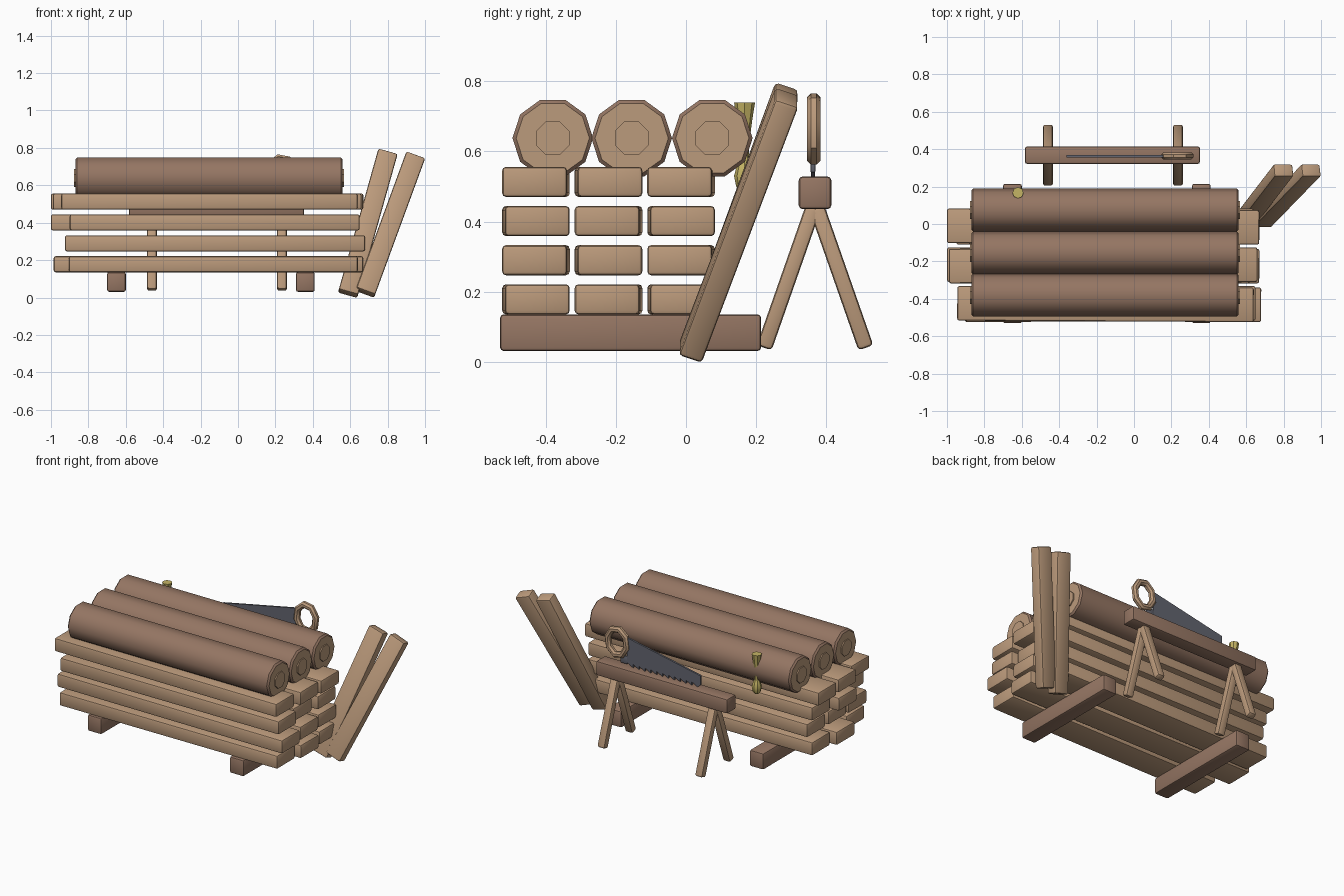
import bpy, bmesh
from math import pi, sin, cos
from mathutils import Matrix, Vector

cube = bpy.data.objects.get("Cube")
if cube:
    bpy.data.objects.remove(cube, do_unlink=True)


def material(name, rgb):
    m = bpy.data.materials.new(name)
    m.use_nodes = True
    m.diffuse_color = (*rgb, 1)
    m.node_tree.nodes["Principled BSDF"].inputs["Base Color"].default_value = (*rgb, 1)
    return m


TAN = material("cut wood", (0.50, 0.325, 0.2))
BROWN = material("dark wood", (0.30, 0.18, 0.125))
STEEL = material("steel", (0.125, 0.13, 0.16))
BRASS = material("brass", (0.56, 0.46, 0.13))


def finish(name, bm, mats, angle=0.5):
    bmesh.ops.recalc_face_normals(bm, faces=bm.faces)
    mesh = bpy.data.meshes.new(name)
    bm.to_mesh(mesh)
    bm.free()
    for m in mats:
        mesh.materials.append(m)
    mesh.shade_smooth()
    mesh.set_sharp_from_angle(angle=angle)
    ob = bpy.data.objects.new(name, mesh)
    bpy.context.collection.objects.link(ob)
    return ob


def block(name, size, mat, matrix, bevel=0.011):
    """Box with softened edges."""
    bm = bmesh.new()
    bmesh.ops.create_cube(bm, size=1)
    bmesh.ops.scale(bm, vec=size, verts=bm.verts)
    bmesh.ops.bevel(bm, geom=bm.edges[:], offset=bevel, segments=2,
                    profile=0.5, affect='EDGES')
    bm.transform(matrix)
    return finish(name, bm, [mat])


def beam(name, a, b, width, depth, mat):
    """Box running from a to b, its width kept square to the y axis."""
    a, b = Vector(a), Vector(b)
    z = (b - a).normalized()
    x = Vector((0, 1, 0)).cross(z).normalized()
    y = z.cross(x)
    rot = Matrix((x, y, z)).transposed().to_4x4()
    return block(name, (width, depth, (b - a).length), mat,
                 Matrix.Translation((a + b) / 2) @ rot)


# Bearers under the stack
for side, x in (("right", -0.65), ("left", 0.36)):
    block(f"bearer_{side}", (0.1, 0.745, 0.105), BROWN,
          Matrix.Translation((x, -0.158, 0.083)))

# Stacked planks: x start and end, front to back in each layer
LAYERS = [
    [(-0.905, 0.64), (-0.985, 0.67), (-0.95, 0.65)],
    [(-0.925, 0.68), (-0.92, 0.66), (-0.92, 0.65)],
    [(-0.9, 0.65), (-1.0, 0.62), (-0.95, 0.64)],
    [(-0.945, 0.64), (-0.99, 0.66), (-1.0, 0.67)],
]
for i, layer in enumerate(LAYERS):
    for j, (x0, x1) in enumerate(layer):
        yaw = 0.005 * (-1) ** (i + j)
        place = Matrix.Translation(((x0 + x1) / 2, -0.428 + j * 0.207, 0.178 + i * 0.1117))
        block(f"plank_{i + 1}_{j + 1}", (x1 - x0, 0.185, 0.086), TAN,
              place @ Matrix.Rotation(yaw, 4, 'Z'))

# Logs with pale ends and a raised heartwood disc on each
for i, y in enumerate((-0.38, -0.155, 0.075)):
    bm = bmesh.new()
    bmesh.ops.create_cone(bm, cap_ends=True, segments=10, radius1=0.115,
                          radius2=0.115, depth=1.43)
    rims = [e for e in bm.edges if abs(e.verts[0].co.z - e.verts[1].co.z) < 0.01]
    bmesh.ops.bevel(bm, geom=rims, offset=0.01, segments=1, affect='EDGES')
    for f in bm.faces:
        f.material_index = int(abs(f.normal.z) > 0.9)
    place = Matrix.Translation((-0.155, y, 0.638)) @ Matrix.Rotation(pi / 2, 4, 'Y')
    bm.transform(place)
    finish(f"log_{i + 1}", bm, [BROWN, TAN], 0.68)
    bm = bmesh.new()
    bmesh.ops.create_cone(bm, cap_ends=True, segments=8, radius1=0.052,
                          radius2=0.052, depth=1.444)
    bm.transform(place @ Matrix.Rotation(pi / 8, 4, 'Z'))
    finish(f"log_heartwood_{i + 1}", bm, [TAN])

# Two planks leaning on the left end
beam("leaning_plank_1", (0.588, 0.012, 0.02), (0.80, 0.288, 0.774), 0.107, 0.07, TAN)
beam("leaning_plank_2", (0.68, 0.012, 0.025), (0.948, 0.288, 0.755), 0.107, 0.07, TAN)

# Sawhorse
block("sawhorse_beam", (0.935, 0.093, 0.093), BROWN,
      Matrix.Translation((-0.115, 0.368, 0.482)))
for x in (-0.46, 0.235):
    for s in (-1, 1):
        beam("sawhorse_leg", (x, 0.368 + s * 0.145, 0.04),
             (x, 0.368 + s * 0.005, 0.44), 0.052, 0.045, TAN)

# Saw blade: sloping back, toothed lower edge
outline = [(0.16, 0.71), (-0.36, 0.605), (-0.36, 0.545)]
teeth = 12
for k in range(teeth):
    x = -0.34 + 0.5 * k / teeth
    outline += [(x, 0.528), (x + 0.5 / teeth, 0.55)]
bm = bmesh.new()
face = bm.faces.new([bm.verts.new((x, 0.356, z)) for x, z in outline])
out = bmesh.ops.extrude_face_region(bm, geom=[face])
bmesh.ops.translate(bm, vec=(0, 0.012, 0),
                    verts=[g for g in out["geom"] if isinstance(g, bmesh.types.BMVert)])
finish("saw_blade", bm, [STEEL])

# Saw handle: eight-sided ring with a chamfered section
bm = bmesh.new()
N, M = 8, 8
rings = []
for k in range(N):
    a = 2 * pi * (k + 0.3) / N
    ring = []
    for j in range(M):
        b = 2 * pi * (j + 0.5) / M
        r = 0.021 * cos(b)
        ring.append(bm.verts.new((0.232 + (0.069 + r) * cos(a), 0.364 + 0.021 * sin(b),
                                  0.664 + (0.085 + r) * sin(a))))
    rings.append(ring)
for k in range(N):
    p, q = rings[k], rings[(k + 1) % N]
    for j in range(M):
        n = (j + 1) % M
        bm.faces.new((p[j], q[j], q[n], p[n]))
finish("saw_handle", bm, [TAN], 0.7)
# Blade root joining the ring
block("saw_heel", (0.05, 0.014, 0.05), STEEL,
      Matrix.Translation((0.185, 0.362, 0.565)), 0.004)

# Brass lantern hook: flared top, narrow neck, rounded bulb
profile = [(0.03, 0.74), (0.022, 0.69), (0.013, 0.62), (0.012, 0.58), (0.022, 0.56),
           (0.03, 0.53), (0.024, 0.5), (0.012, 0.485)]
bm = bmesh.new()
rings = [[bm.verts.new((-0.62 + r * cos(pi * k / 4), 0.167 + r * sin(pi * k / 4), z))
          for k in range(8)] for r, z in profile]
for p, q in zip(rings, rings[1:]):
    for k in range(8):
        n = (k + 1) % 8
        bm.faces.new((p[k], p[n], q[n], q[k]))
bm.faces.new(rings[0])
bm.faces.new(rings[-1])
finish("brass_fitting", bm, [BRASS])
